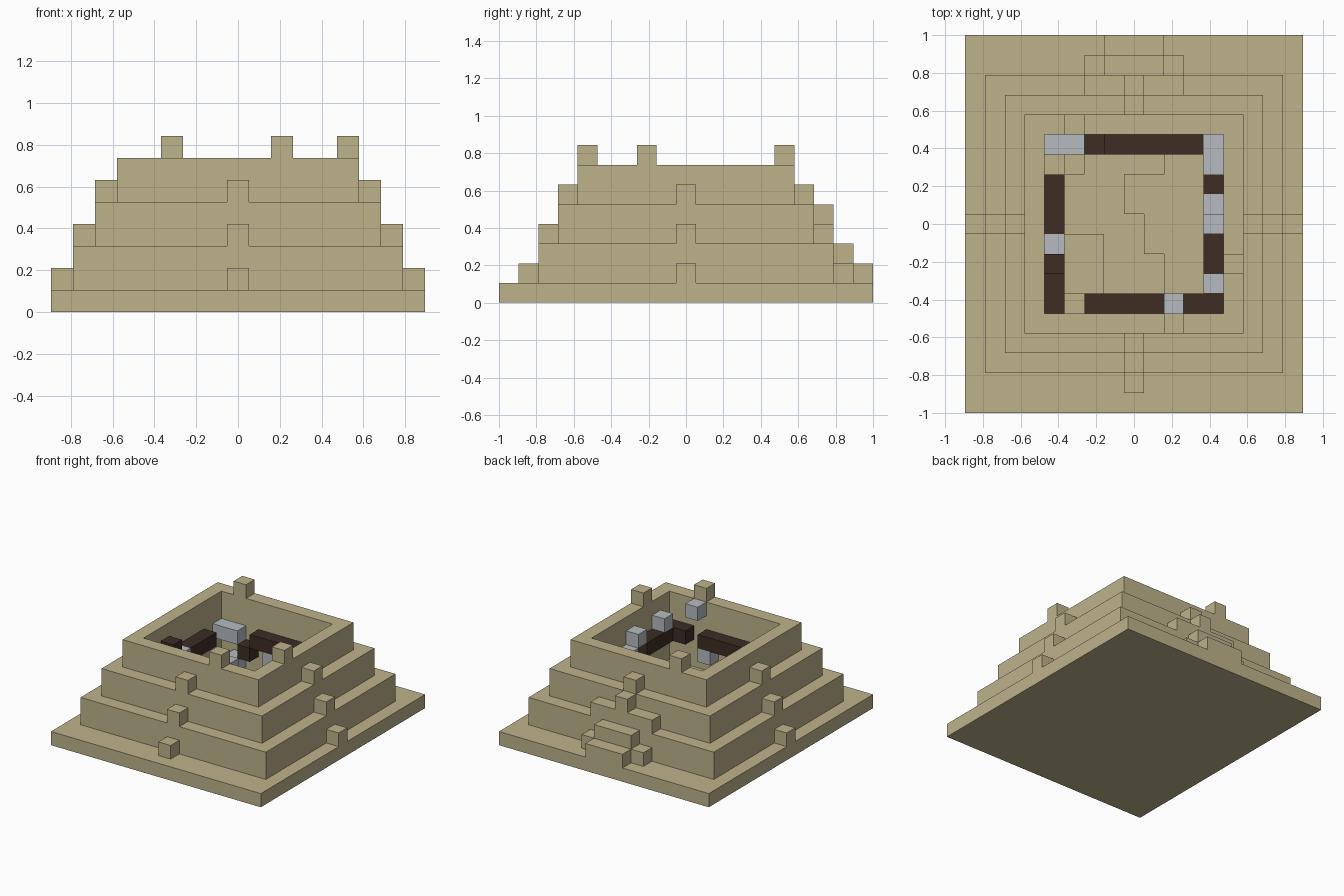
import bpy
import bmesh

U = 2 / 19  # one block

cube = bpy.data.objects.get("Cube")
if cube:
    bpy.data.objects.remove(cube, do_unlink=True)


def material(name, rgb):
    mat = bpy.data.materials.new(name)
    mat.use_nodes = True
    mat.diffuse_color = (*rgb, 1)
    mat.node_tree.nodes["Principled BSDF"].inputs["Base Color"].default_value = (*rgb, 1)
    return mat


SAND = material("sandstone", (0.51, 0.45, 0.26))
GREY = material("pale grey", (0.47, 0.50, 0.53))
WOOD = material("dark brown", (0.045, 0.026, 0.018))


def finish(name, bm, mat):
    bmesh.ops.recalc_face_normals(bm, faces=bm.faces)
    mesh = bpy.data.meshes.new(name)
    bm.to_mesh(mesh)
    bm.free()
    mesh.materials.append(mat)
    obj = bpy.data.objects.new(name, mesh)
    bpy.context.collection.objects.link(obj)


def block(name, mat, x, y, z):
    """Box given by its (low, high) range in blocks on each axis."""
    bm = bmesh.new()
    bmesh.ops.create_cube(bm, size=1)
    for v in bm.verts:
        v.co = [U * r[c > 0] for r, c in zip((x, y, z), v.co)]
    finish(name, bm, mat)


def cell(start, size=1):
    return (start, start + size)


# Stepped body with a hollow centre: rings of (half width, half depth, height)
profile = [(8.5, 9.5, 0), (8.5, 9.5, 1)]
for half, low in ((7.5, 1), (6.5, 3), (5.5, 5)):
    profile += [(half, half, low), (half, half, low + 2)]
profile += [(4.5, 4.5, 7), (4.5, 4.5, 1)]
bm = bmesh.new()
rings = [[bm.verts.new((sx * w * U, sy * d * U, z * U))
          for sx, sy in ((-1, -1), (1, -1), (1, 1), (-1, 1))] for w, d, z in profile]
for a, b in zip(rings, rings[1:]):
    for i in range(4):
        j = (i + 1) % 4
        bm.faces.new((a[i], a[j], b[j], b[i]))
bm.faces.new(rings[0])
bm.faces.new(rings[-1])
finish("stepped_body", bm, SAND)

# One stud in the middle of each ledge
MID = (-0.5, 0.5)
for level in range(3):
    out, z = cell(7.5 - level), cell(1 + 2 * level)
    neg = (-out[1], -out[0])
    block(f"front_stud_{level}", SAND, MID, neg, z)
    block(f"right_stud_{level}", SAND, out, MID, z)
    block(f"left_stud_{level}", SAND, neg, MID, z)
block("back_stud", SAND, MID, cell(5.5), cell(5))

# Back entrance stair
block("entrance_step", SAND, (-1.5, 1.5), cell(8.5), cell(1))
block("entrance_wide_base", SAND, (-2.5, 2.5), cell(7.5), cell(1))
block("entrance_upper_step", SAND, (-1.5, 1.5), cell(7.5), cell(2))
block("entrance_ledge", SAND, (-2.5, 2.5), cell(6.5), cell(3))
block("entrance_cap", SAND, MID, cell(6.5), cell(4))

# Three merlons on the rim
for i, (x, y) in enumerate(((-3.5, 4.5), (1.5, -5.5), (4.5, -2.5))):
    block(f"merlon_{i}", SAND, cell(x), cell(y), cell(7))

# Raised floor inside the pit
block("floor_back_right", SAND, (-0.5, 4.5), (0.5, 2.5), cell(1))
block("floor_middle", SAND, (0.5, 4.5), (-1.5, 0.5), cell(1))
block("floor_front_right", SAND, (1.5, 4.5), (-4.5, -1.5), cell(1))
block("floor_back", SAND, (1.5, 4.5), (2.5, 4.5), cell(1))
block("floor_front_left", SAND, (-3.5, -1.5), (-3.5, -0.5), cell(1))
block("floor_corner", SAND, cell(-3.5), cell(2.5), cell(1))

# Dark beams round the inside walls
block("back_beam", WOOD, (-1.5, 3.5), cell(3.5), cell(4))
block("back_beam_end", WOOD, cell(-2.5), cell(3.5), cell(3))
block("left_beam", WOOD, cell(-4.5), (-0.5, 2.5), cell(4))
block("left_beam_raised", WOOD, cell(-4.5), cell(-2.5), cell(5))
block("left_beam_front", WOOD, cell(-4.5), (-4.5, -2.5), cell(4))
block("front_beam", WOOD, (-2.5, 1.5), cell(-4.5), cell(4))
block("front_beam_end", WOOD, (2.5, 4.5), cell(-4.5), cell(4))
block("right_beam", WOOD, cell(3.5), (-3.5, -0.5), cell(4))
block("right_beam_back", WOOD, cell(3.5), cell(1.5), cell(4))

# Pale blocks along the inside walls
block("back_pale_bar", GREY, (-4.5, -2.5), cell(3.5), cell(4))
block("right_pale_bar", GREY, cell(3.5), (2.5, 4.5), cell(4))
for i, (x, y, z) in enumerate(((3.5, 0.5, 4), (3.5, -0.5, 5), (3.5, -3.5, 5),
                               (1.5, -4.5, 6), (-4.5, -1.5, 4), (-0.5, 3.5, 3),
                               (-3.5, 3.5, 2), (0.5, -4.5, 3))):
    block(f"pale_block_{i}", GREY, cell(x), cell(y), cell(z))
